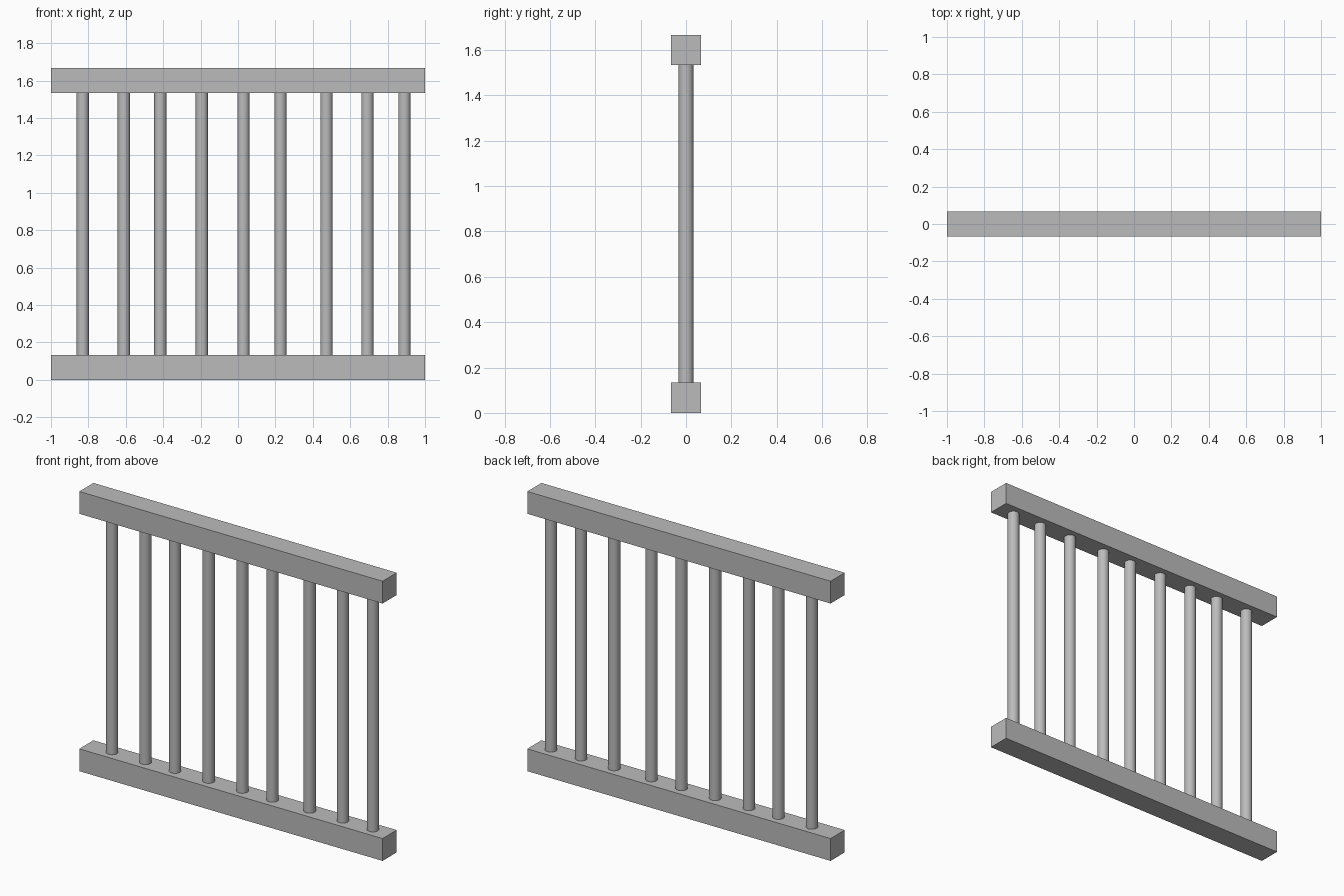
import bpy

# Remove the default cube
cube = bpy.data.objects.get("Cube")
if cube:
    bpy.data.objects.remove(cube, do_unlink=True)

LENGTH, RAIL, HEIGHT = 2.0, 0.133, 1.667
BAR_RADIUS = 0.033
BAR_X = [-0.83, -0.61, -0.415, -0.193, 0.029, 0.227, 0.473, 0.692, 0.89]

grey = bpy.data.materials.new("plain_grey")
grey.use_nodes = True
colour = (0.5, 0.5, 0.5, 1)
grey.diffuse_color = colour
grey.node_tree.nodes["Principled BSDF"].inputs["Base Color"].default_value = colour


def finish(name):
    obj = bpy.context.object
    obj.name = name
    obj.data.materials.append(grey)
    return obj


def rail(name, z):
    bpy.ops.mesh.primitive_cube_add(size=1, location=(0, 0, z))
    obj = finish(name)
    obj.scale = (LENGTH, RAIL, RAIL)
    bpy.ops.object.transform_apply(location=False, rotation=False, scale=True)


def bar(name, x):
    bpy.ops.mesh.primitive_cylinder_add(
        vertices=32, radius=BAR_RADIUS, depth=HEIGHT - 2 * RAIL,
        location=(x, 0, HEIGHT / 2))
    finish(name)
    bpy.ops.object.shade_smooth_by_angle()


# Square rails along the bottom and top
rail("bottom_rail", RAIL / 2)
rail("top_rail", HEIGHT - RAIL / 2)

# Round upright bars, unevenly spaced
for i, x in enumerate(BAR_X, 1):
    bar(f"upright_bar_{i}", x)
